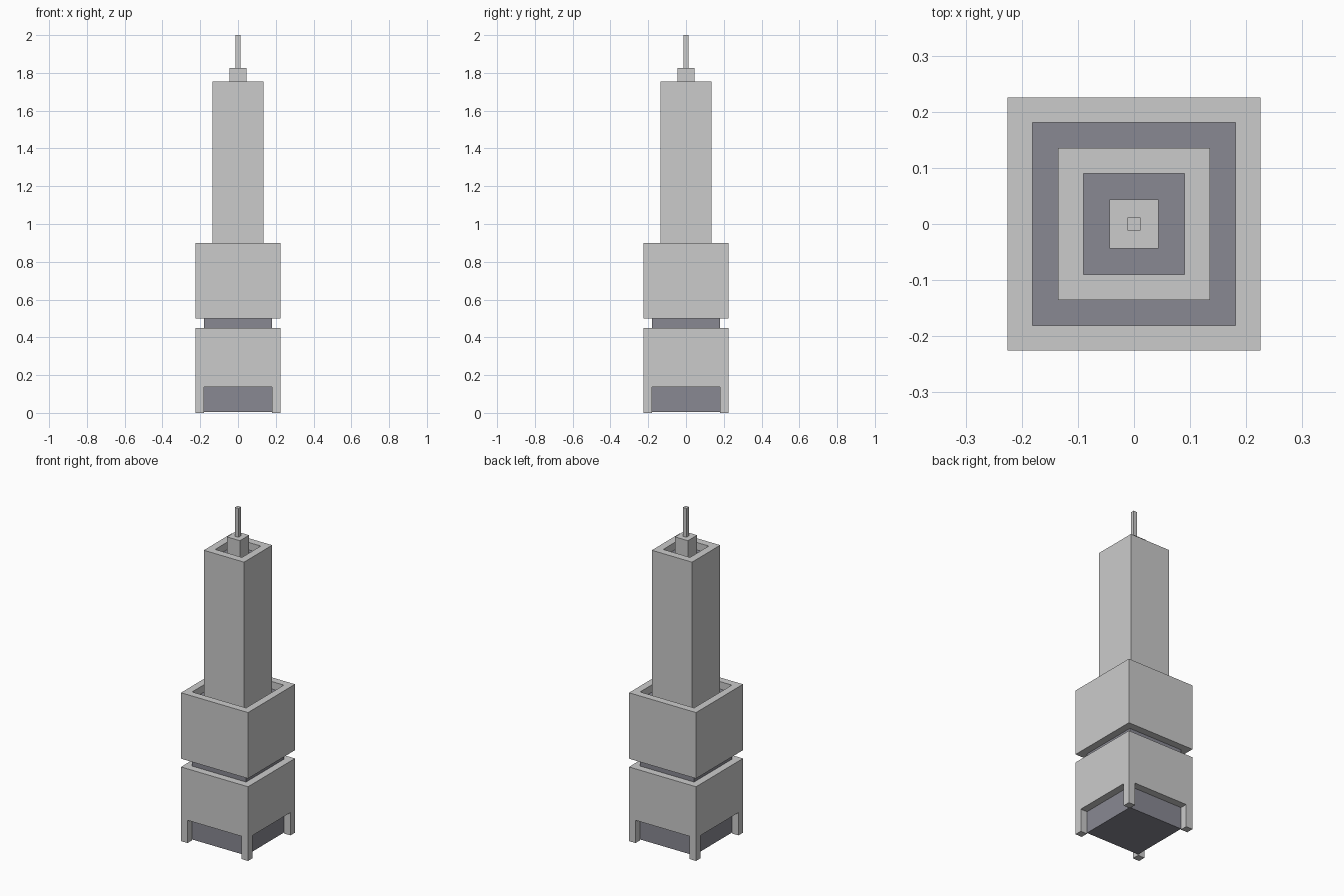
import bpy
import bmesh
from mathutils import Matrix, Vector

if "Cube" in bpy.data.objects:
    bpy.data.objects.remove(bpy.data.objects["Cube"])

dark = bpy.data.materials.new("dark_glass")
dark.diffuse_color = (0.25, 0.25, 0.29, 1)
dark.use_nodes = True
dark.node_tree.nodes["Principled BSDF"].inputs["Base Color"].default_value = dark.diffuse_color


def box_mesh(half, z0, z1):
    bm = bmesh.new()
    bmesh.ops.create_cube(bm, size=1, matrix=Matrix.Translation((0, 0, (z0 + z1) / 2))
                          @ Matrix.Diagonal((2 * half, 2 * half, z1 - z0, 1)))
    return bm


def finish(name, bm, mat=None):
    bmesh.ops.recalc_face_normals(bm, faces=bm.faces)
    mesh = bpy.data.meshes.new(name)
    bm.to_mesh(mesh)
    bm.free()
    if mat:
        mesh.materials.append(mat)
    obj = bpy.data.objects.new(name, mesh)
    bpy.context.collection.objects.link(obj)


def box(name, half, z0, z1, mat=None):
    finish(name, box_mesh(half, z0, z1), mat)


def sleeve(name, half, inner, z0, z1):
    """Square tube wrapped round a core, forming a parapet at the top."""
    bm = box_mesh(half, z0, z1)
    caps = [f for f in bm.faces if abs(f.normal.z) > 0.9]
    bmesh.ops.inset_individual(bm, faces=caps, thickness=half - inner, use_even_offset=True)
    edges = [e for f in caps for e in f.edges]
    bmesh.ops.delete(bm, geom=caps, context='FACES_ONLY')
    bmesh.ops.bridge_loops(bm, edges=edges)
    finish(name, bm)


# Lower block, with four corner legs extruded from its underside
bm = box_mesh(0.225, 0.138, 0.45)
for axis in (Vector((1, 0, 0)), Vector((0, 1, 0))):
    for side in (-0.181, 0.181):
        bmesh.ops.bisect_plane(bm, geom=bm.verts[:] + bm.edges[:] + bm.faces[:],
                               plane_co=axis * side, plane_no=axis)
bm.normal_update()
feet = []
for f in bm.faces:
    c = f.calc_center_median()
    if f.normal.z < -0.9 and min(abs(c.x), abs(c.y)) > 0.181:
        feet.append(f)
for f in bmesh.ops.extrude_discrete_faces(bm, faces=feet)["faces"]:
    bmesh.ops.translate(bm, verts=f.verts, vec=(0, 0, -0.138))
finish("lower_block", bm)

# Dark core seen at the entrance, the gap and the terrace floor
box("dark_core", 0.181, 0.005, 0.855, dark)

# Upper block and its terrace parapet
sleeve("upper_block", 0.225, 0.181, 0.5, 0.9)

# Tower shaft with recessed dark roof
sleeve("tower_shaft", 0.135, 0.09, 0.855, 1.754)
box("tower_roof", 0.09, 0.855, 1.709, dark)

# Rooftop box and mast
box("rooftop_box", 0.044, 1.709, 1.825)
box("mast", 0.012, 1.825, 2.0)
